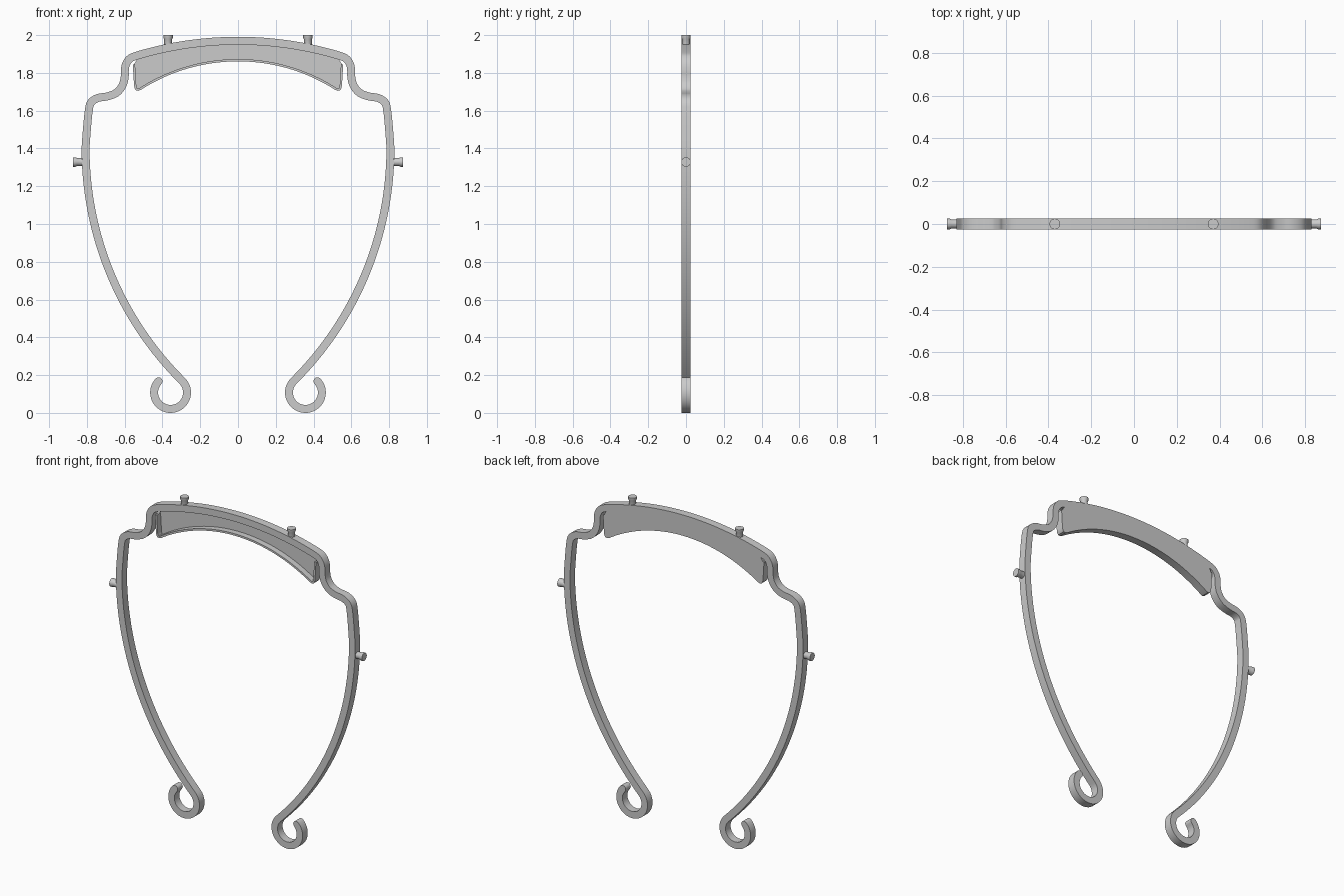
import bpy, bmesh, math
from mathutils import Vector, Matrix

if "Cube" in bpy.data.objects:
    bpy.data.objects.remove(bpy.data.objects["Cube"])

D = 0.025   # half depth of the whole frame


def finish(bm, name):
    bmesh.ops.recalc_face_normals(bm, faces=bm.faces)
    me = bpy.data.meshes.new(name)
    bm.to_mesh(me)
    bm.free()
    ob = bpy.data.objects.new(name, me)
    bpy.context.collection.objects.link(ob)
    bpy.ops.object.select_all(action='DESELECT')
    ob.select_set(True)
    bpy.context.view_layer.objects.active = ob
    bpy.ops.object.shade_smooth_by_angle(angle=math.radians(35))
    return ob


def arc(cx, cz, r, a0, a1, n):
    return [Vector((cx + r * math.cos(a), cz + r * math.sin(a)))
            for a in (math.radians(a0 + (a1 - a0) * i / n) for i in range(n + 1))]


def spline(pts, n):
    """Catmull-Rom through pts[1:-1]."""
    out = []
    for a, b, c, d in zip(pts, pts[1:], pts[2:], pts[3:]):
        for i in range(n):
            t = i / n
            out.append(0.5 * (2 * b + (c - a) * t + (2 * a - 5 * b + 4 * c - d) * t * t
                              + (3 * b - a - 3 * c + d) * t ** 3))
    return out + [pts[-2]]


def mirrored(half):
    """Half path starting on x = 0 -> full path from left to right."""
    return [Vector((-p.x, p.y)) for p in reversed(half[1:])] + half


def ribbon(path, hw, name, round_ends=False):
    """Rectangular band of half width hw along an xz path."""
    pts = [(p, hw) for p in path]
    if round_ends:
        for s in (0, -1):
            end = path[s]
            d = (end - path[1 if s == 0 else -2]).normalized()
            cap = [(end + d * hw * math.sin(a), max(hw * math.cos(a), 0.001))
                   for a in (math.radians(k) for k in (20, 40, 58, 74, 87))]
            pts = cap[::-1] + pts if s == 0 else pts + cap
    bm = bmesh.new()
    rings = []
    for i, (p, w) in enumerate(pts):
        t = (pts[min(i + 1, len(pts) - 1)][0] - pts[max(i - 1, 0)][0]).normalized()
        n = Vector((-t.y, t.x)) * w
        rings.append([bm.verts.new((q.x, y, q.y)) for q, y in
                      ((p + n, -D), (p + n, D), (p - n, D), (p - n, -D))])
    for a, b in zip(rings, rings[1:]):
        for k in range(4):
            bm.faces.new((a[k], a[(k + 1) % 4], b[(k + 1) % 4], b[k]))
    bm.faces.new(rings[0])
    bm.faces.new(rings[-1])
    return finish(bm, name)


# Frame band: crown arc, stepped shoulder, long side arc, curled hook
crown = arc(0, 0.10, 1.87, 90, 90 - math.degrees(math.asin(0.53 / 1.87)), 16)
hook = arc(0.357, 0.108, 0.087, 135, 403, 36)
dx, dz = 0.807 - hook[0].x, 1.4 - hook[0].y
R = (dx * dx + dz * dz) / (2 * dx)
side = arc(0.807 - R, 1.4, R, 0, -math.degrees(math.asin(dz / R)), 32)
shoulder = [Vector(p) for p in (
    (0.570, 1.877), (0.592, 1.848), (0.599, 1.815), (0.600, 1.777), (0.611, 1.735),
    (0.642, 1.696), (0.690, 1.676), (0.742, 1.667), (0.778, 1.643), (0.790, 1.600),
    (0.800, 1.500))]
step = spline([crown[-2], crown[-1]] + shoulder + side[:2], 5)
ribbon(mirrored(crown + step[1:] + side[1:] + hook[1:]), 0.021, "frame_band", True)

# Tray under the crown: thin rim, open to the front
low = arc(0, 0.908, 0.959, 90, 90 - math.degrees(math.asin(0.515 / 0.959)), 20)
rim = low + [Vector(p) for p in ((0.528, 1.711), (0.537, 1.713), (0.542, 1.720),
                                 (0.5445, 1.735), (0.551, 1.845))]
ribbon(mirrored(rim), 0.006, "tray_rim")

# Tray back plate
top = arc(0, 0.10, 1.855, 90, 90 - math.degrees(math.asin(0.53 / 1.855)), 16)
outline = mirrored(rim) + mirrored(top)[::-1]
bm = bmesh.new()
face = bm.faces.new([bm.verts.new((p.x, D, p.y)) for p in outline])
ext = bmesh.ops.extrude_face_region(bm, geom=[face], use_keep_orig=True)
bmesh.ops.translate(bm, vec=(0, -0.012, 0),
                    verts=[v for v in ext["geom"] if isinstance(v, bmesh.types.BMVert)])
finish(bm, "tray_back")


# Pegs: short spools with a flared tip
def peg(name, base, axis, length):
    rot = Vector((0, 0, 1)).rotation_difference(Vector(axis)).to_matrix().to_4x4()
    bm = bmesh.new()
    rings = []
    for r, h in ((0.021, 0), (0.021, length - 0.022), (0.025, length - 0.014), (0.025, length)):
        rings.append([bm.verts.new((r * math.cos(k * math.pi / 12), r * math.sin(k * math.pi / 12), h))
                      for k in range(24)])
    for a, b in zip(rings, rings[1:]):
        for k in range(24):
            bm.faces.new((a[k], a[(k + 1) % 24], b[(k + 1) % 24], b[k]))
    bm.faces.new(rings[0])
    bm.faces.new(rings[-1])
    bmesh.ops.transform(bm, matrix=Matrix.Translation(base) @ rot, verts=bm.verts)
    finish(bm, name)


for s, tag in ((-1, "left"), (1, "right")):
    peg("top_peg_" + tag, (s * 0.37, 0, 1.935), (0, 0, 1), 0.065)
    peg("side_peg_" + tag, (s * 0.81, 0, 1.328), (s, 0, 0), 0.064)
